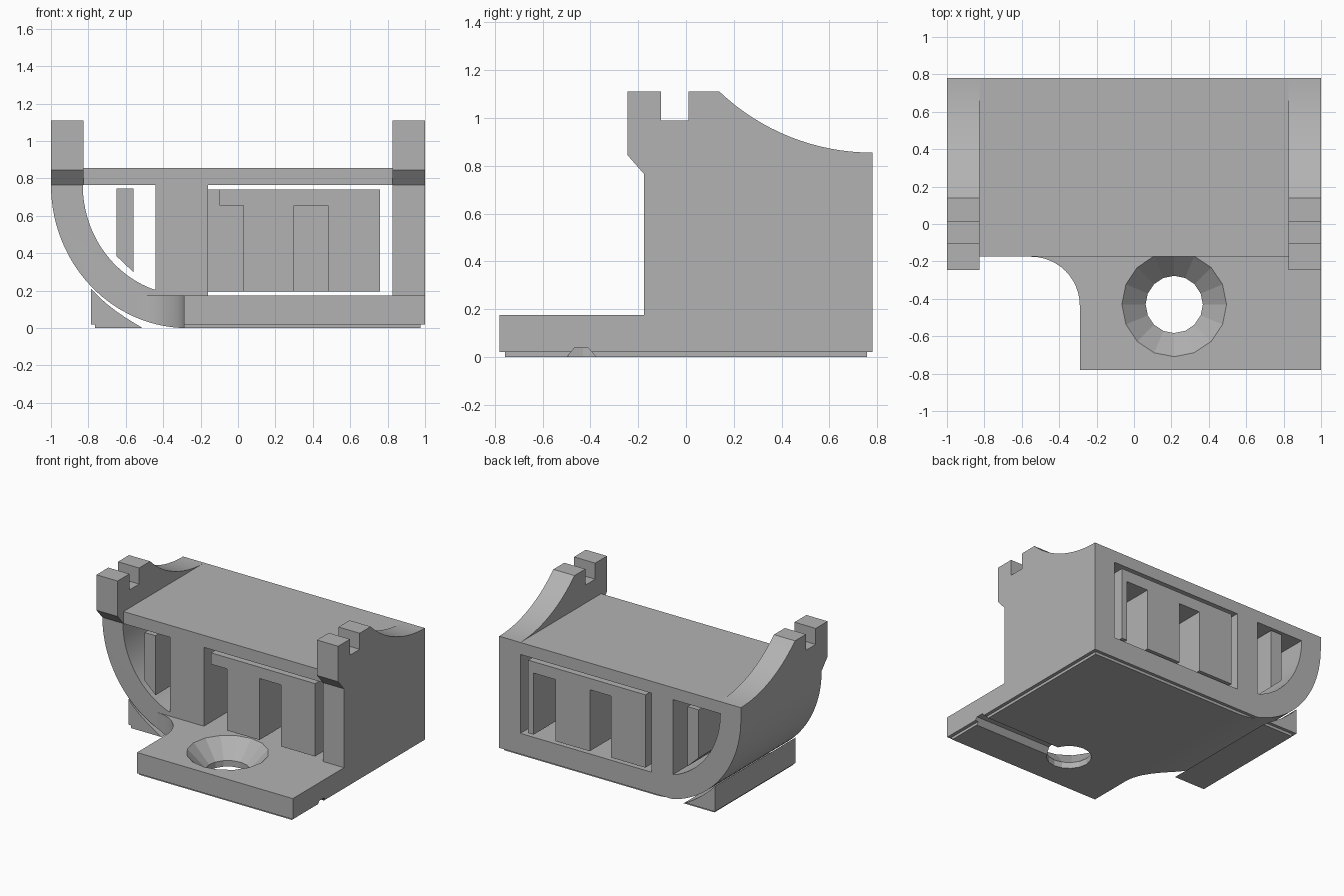
import bpy, bmesh, math
from mathutils import Vector, Matrix

old = bpy.data.objects.get("Cube")
if old:
    bpy.data.objects.remove(old, do_unlink=True)

grey = bpy.data.materials.new("plain grey")
grey.use_nodes = True
grey.diffuse_color = (0.45, 0.45, 0.45, 1)
grey.node_tree.nodes["Principled BSDF"].inputs["Base Color"].default_value = (0.45, 0.45, 0.45, 1)

PLACE = {"x": lambda a, b, t: (t, a, b),
         "y": lambda a, b, t: (a, t, b),
         "z": lambda a, b, t: (a, b, t)}


def finish(name, bm):
    bmesh.ops.recalc_face_normals(bm, faces=bm.faces)
    mesh = bpy.data.meshes.new(name)
    bm.to_mesh(mesh)
    bm.free()
    mesh.materials.append(grey)
    obj = bpy.data.objects.new(name, mesh)
    bpy.context.collection.objects.link(obj)
    return obj


def prism(name, points, axis, start, end):
    """Extrude a flat outline along one axis."""
    bm = bmesh.new()
    face = bm.faces.new([bm.verts.new(PLACE[axis](a, b, start)) for a, b in points])
    new = bmesh.ops.extrude_face_region(bm, geom=[face])["geom"]
    shift = Vector(PLACE[axis](0, 0, end - start))
    bmesh.ops.translate(bm, vec=shift, verts=[v for v in new if isinstance(v, bmesh.types.BMVert)])
    return finish(name, bm)


def box(name, x, y, z):
    return prism(name, [(x[0], y[0]), (x[1], y[0]), (x[1], y[1]), (x[0], y[1])], "z", *z)


def cone(name, x, y, z, r_low, r_high):
    bm = bmesh.new()
    bmesh.ops.create_cone(bm, cap_ends=True, segments=16, radius1=r_low, radius2=r_high,
                          depth=z[1] - z[0], matrix=Matrix.Translation((x, y, sum(z) / 2)))
    return finish(name, bm)


def combine(target, other, mode):
    """Apply a boolean and discard the helper."""
    mod = target.modifiers.new("cut", "BOOLEAN")
    mod.operation, mod.object, mod.solver = mode, other, "EXACT"
    other.hide_render = True
    bpy.context.view_layer.objects.active = target
    bpy.ops.object.modifier_apply(modifier=mod.name)
    bpy.data.objects.remove(other, do_unlink=True)


def arc(cx, cy, rx, ry, a, b, n):
    steps = [math.radians(a + (b - a) * i / n) for i in range(n + 1)]
    return [(cx + rx * math.cos(t), cy + ry * math.sin(t)) for t in steps]


FRONT, BACK, NOSE = -0.175, 0.78, -0.78
TOP, CEIL, FLOOR, STEP = 0.855, 0.765, 0.175, 0.02

# Curved housing
outline = [(-1, TOP)] + arc(-0.27, CEIL, 0.73, CEIL, 180, 270, 28)
outline += [(0.975, 0), (0.975, STEP), (1, STEP), (1, TOP)]
housing = prism("housing", outline, "y", FRONT, BACK)

# Window openings
for x_low, y in ((-0.16, (-0.4, 0.3)), (-0.26, (0.3, 1))):
    combine(housing, box("window_cutter", (x_low, 0.825), y, (FLOOR, CEIL)), "DIFFERENCE")
inner = [p for p in arc(-0.27, CEIL, 0.56, 0.59, 180, 270, 28) if p[0] < -0.445]
inner += [(-0.44, 0.206), (-0.44, CEIL)]
combine(housing, prism("side_window_cutter", inner, "y", -0.4, 1), "DIFFERENCE")

# Mounting tongue with a filleted inner corner
tongue = prism("tongue", [(-0.29, NOSE), (1, NOSE), (1, -0.1), (-0.55, -0.1)]
               + arc(-0.55, -0.435, 0.26, 0.26, 90, 0, 12), "z", -0.05, FLOOR)
combine(tongue, prism("tongue_trim", outline, "y", -0.9, 0), "INTERSECT")
combine(housing, tongue, "UNION")

# Side ears with a slot and a swept back edge
ear = [(FRONT, CEIL - 0.05), (FRONT, CEIL), (-0.245, 0.845), (-0.245, 1.11),
       (-0.105, 1.11), (-0.105, 0.99), (0.01, 0.99), (0.01, 1.11)]
ear += arc(BACK, TOP + 0.93, 0.93, 0.93, 226.5, 270, 16) + [(BACK, CEIL - 0.05)]
flat_ear = [p for p in ear if p[1] >= CEIL] + [(BACK, CEIL)]
for x in ((-1, -0.825), (0.825, 1)):
    combine(housing, prism("ear", flat_ear, "x", *x), "UNION")

# Countersunk screw hole, drain groove and stepped foot edges
combine(housing, cone("countersink", 0.215, -0.43, (0.045, 0.2), 0.153, 0.304), "DIFFERENCE")
combine(housing, cone("screw_hole", 0.215, -0.43, (-0.1, 0.06), 0.153, 0.153), "DIFFERENCE")
groove = [(-0.515, -0.02), (-0.465, 0.04), (-0.41, 0.04), (-0.36, -0.02)]
combine(housing, prism("groove_cutter", groove, "x", 0.3, 1.2), "DIFFERENCE")
for y in ((-0.9, -0.757), (0.757, 0.9)):
    combine(housing, box("step_cutter", (-1.2, 1.2), y, (-0.1, STEP)), "DIFFERENCE")

# Wedge support beneath the curved side
wedge = prism("wedge_support", [(-0.785, 0.21), (-0.74, 0.163), (-0.7, 0.128), (-0.65, 0.089),
              (-0.6, 0.055), (-0.51, 0), (-0.765, 0), (-0.765, STEP), (-0.785, STEP)],
              "y", FRONT, BACK)
combine(wedge, box("step_cutter", (-1.2, 0), (0.757, 0.9), (-0.1, STEP)), "DIFFERENCE")

# Loose support fin inside the side opening
prism("side_fin", [(-0.65, 0.385), (-0.56, 0.3), (-0.56, 0.745), (-0.65, 0.745)], "y", FRONT, BACK)


# Comb-shaped supports filling the main window from each side
def comb(name, left, teeth, y):
    pts = [(0.76, 0.74), (left, 0.74), (left, 0.655)]
    for a, b in teeth:
        pts += [(a, 0.655), (a, 0.195), (b, 0.195), (b, 0.655)]
    clean = [p for i, p in enumerate(pts) if p not in pts[:i]
             and p not in ((left, 0.655), (0.76, 0.655))]
    if teeth[0][0] > left:
        clean.insert(2, (left, 0.655))
    else:
        clean = [p for p in clean if p != (left, 0.655)]
    return prism(name, clean, "y", *y)


comb("front_comb", -0.1, [(0.03, 0.3), (0.48, 0.76)], (FRONT, 0.25))
comb("back_comb", -0.21, [(-0.21, 0.075), (0.25, 0.535), (0.715, 0.76)], (0.35, BACK))

# Smooth the curved shell while keeping the facets of the hole
bpy.ops.object.select_all(action="DESELECT")
for obj in (housing, wedge):
    obj.select_set(True)
bpy.context.view_layer.objects.active = housing
bpy.ops.object.shade_smooth_by_angle(angle=math.radians(14))
